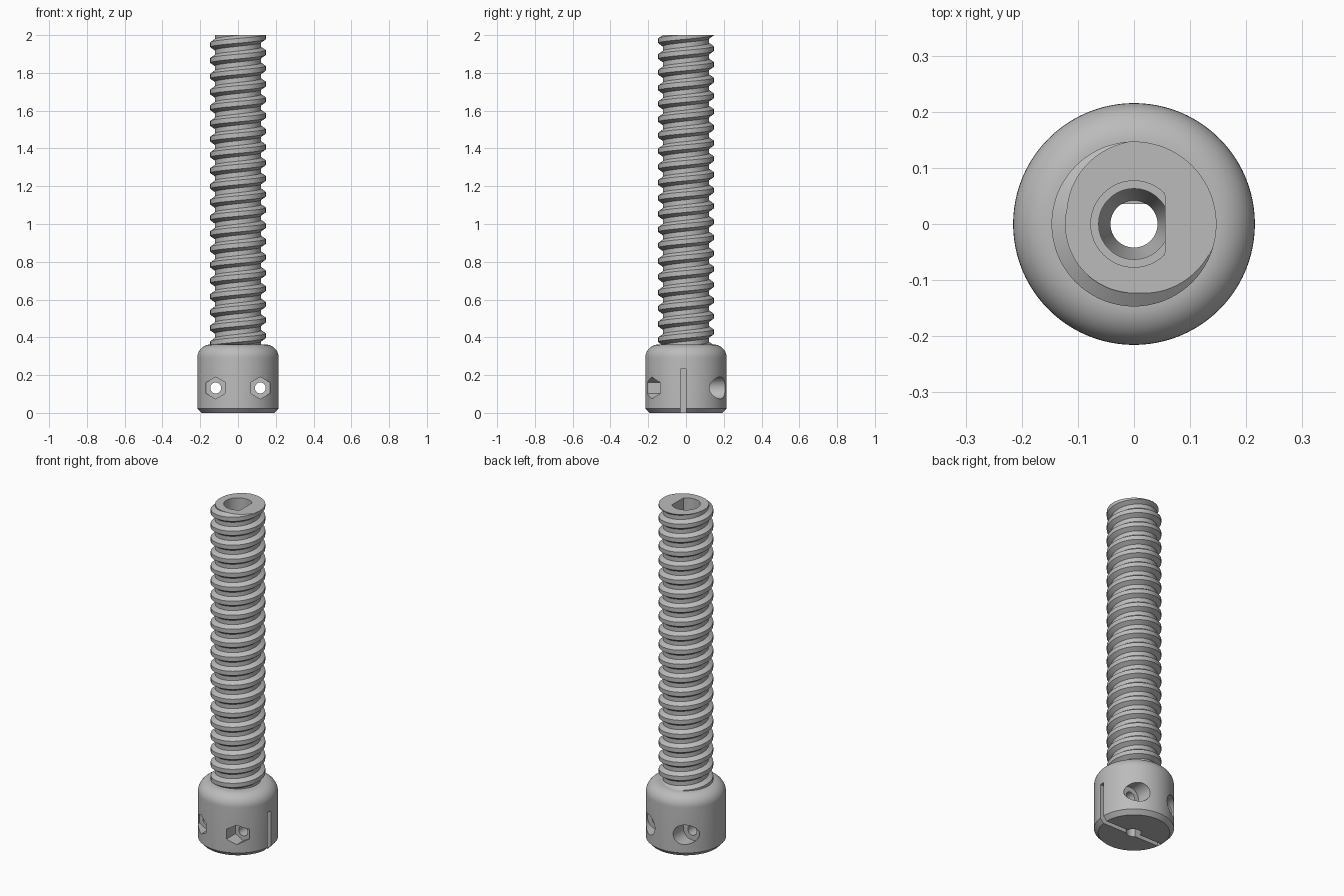
import bpy, bmesh
from math import sin, cos, pi, radians
from mathutils import Matrix

cube = bpy.data.objects.get("Cube")
if cube:
    bpy.data.objects.remove(cube, do_unlink=True)

grey = bpy.data.materials.new("plain grey")
grey.use_nodes = True
colour = (0.5, 0.5, 0.5, 1)
grey.diffuse_color = colour
grey.node_tree.nodes["Principled BSDF"].inputs["Base Color"].default_value = colour


def finish(name, bm):
    bmesh.ops.recalc_face_normals(bm, faces=bm.faces[:])
    mesh = bpy.data.meshes.new(name)
    bm.to_mesh(mesh)
    bm.free()
    mesh.materials.append(grey)
    obj = bpy.data.objects.new(name, mesh)
    bpy.context.collection.objects.link(obj)
    return obj


def turned(name, profile, sides=64, flat_x=9, flat_y=9, matrix=Matrix()):
    """Capped stack of rings (radius, height), with optional flats."""
    bm = bmesh.new()
    rings = []
    for r, z in profile:
        angles = [2 * pi * i / sides for i in range(sides)]
        rings.append([bm.verts.new((min(r * sin(a), flat_x), min(r * cos(a), flat_y), z))
                      for a in angles])
    for low, high in zip(rings, rings[1:]):
        for i in range(sides):
            k = (i + 1) % sides
            bm.faces.new((low[i], low[k], high[k], high[i]))
    bm.faces.new(rings[0])
    bm.faces.new(rings[-1])
    bmesh.ops.remove_doubles(bm, verts=bm.verts[:], dist=1e-6)
    bm.transform(matrix)
    return finish(name, bm)


def box(name, x0, x1, y0, y1, z0, z1):
    bm = bmesh.new()
    size = Matrix.Diagonal((x1 - x0, y1 - y0, z1 - z0, 1))
    place = Matrix.Translation(((x0 + x1) / 2, (y0 + y1) / 2, (z0 + z1) / 2))
    bmesh.ops.create_cube(bm, size=1, matrix=place @ size)
    return finish(name, bm)


def cut(obj, cutters):
    bpy.ops.object.select_all(action="DESELECT")
    bpy.context.view_layer.objects.active = obj
    obj.select_set(True)
    for c in cutters:
        mod = obj.modifiers.new("cut", "BOOLEAN")
        mod.operation, mod.solver, mod.object = "DIFFERENCE", "EXACT", c
        bpy.ops.object.modifier_apply(modifier=mod.name)
    bpy.ops.object.shade_smooth_by_angle(angle=radians(28))


# Threaded shaft: a helical strip trimmed flat at both ends
PITCH, STEPS, TURNS = 0.0833, 72, 24
ROOT, CREST = 0.123, 0.147
tooth = [(ROOT, 0), (CREST, 0.2), (CREST, 0.5), (ROOT, 0.7)]
start = 2 - PITCH * (22 + 0.35 + 40 / 360)
bm = bmesh.new()
strip = []
for j in range(STEPS * TURNS + 1):
    a = 2 * pi * j / STEPS
    strip.append([bm.verts.new((r * cos(a), r * sin(a), start + PITCH * (j / STEPS + d)))
                  for r, d in tooth])
for j in range(STEPS * TURNS):
    here, ahead = list(strip[j]), list(strip[j + 1])
    if j + 1 + STEPS < len(strip):
        here.append(strip[j + STEPS][0])
        ahead.append(strip[j + 1 + STEPS][0])
    for k in range(len(here) - 1):
        bm.faces.new((here[k], ahead[k], ahead[k + 1], here[k + 1]))
for height, direction in ((2, 1), (0.31, -1)):
    bmesh.ops.bisect_plane(bm, geom=bm.verts[:] + bm.edges[:] + bm.faces[:],
                           plane_co=(0, 0, height), plane_no=(0, 0, direction),
                           clear_outer=True)
bmesh.ops.holes_fill(bm, edges=[e for e in bm.edges if e.is_boundary], sides=0)
shaft = finish("threaded_shaft", bm)

# Collar with a bottom chamfer and a rounded shoulder
R, FILLET = 0.2155, 0.07
shoulder = [(R - FILLET * (1 - cos(radians(t))), 0.292 + FILLET * sin(radians(t)))
            for t in range(0, 91, 9)]
collar = turned("clamp_collar", [(0.193, 0), (R, 0.024)] + shoulder, sides=96)

# Stepped bore through both parts
bore = [
    turned("top_socket_cutter", [(0.077, 1.5), (0.077, 2.1)], flat_x=0.055),
    turned("bore_cutter", [(0.042, 0.37), (0.063, 0.42), (0.063, 1.6)]),
    turned("motor_shaft_cutter", [(0.042, -0.1), (0.042, 0.4)], flat_y=0.036),
]

# Clamp slot, nut pockets, screw holes and head recesses
clamp = [box("slot_cutter", -0.19, 0.3, -0.028, 0.0, -0.1, 0.232)]
for side in (-1, 1):
    lay = Matrix.Translation((0.118 * side, 0, 0.132)) @ Matrix.Rotation(pi / 2, 4, "X")
    clamp += [
        turned("nut_cutter", [(0.058, 0.12), (0.058, 0.3)], sides=6, matrix=lay),
        turned("screw_cutter", [(0.029, -0.3), (0.029, 0.3)], sides=32, matrix=lay),
        turned("recess_cutter", [(0.058, -0.3), (0.058, -0.11)], sides=48, matrix=lay),
    ]

cut(shaft, bore)
cut(collar, bore + clamp)
for c in bore + clamp:
    bpy.data.objects.remove(c, do_unlink=True)
